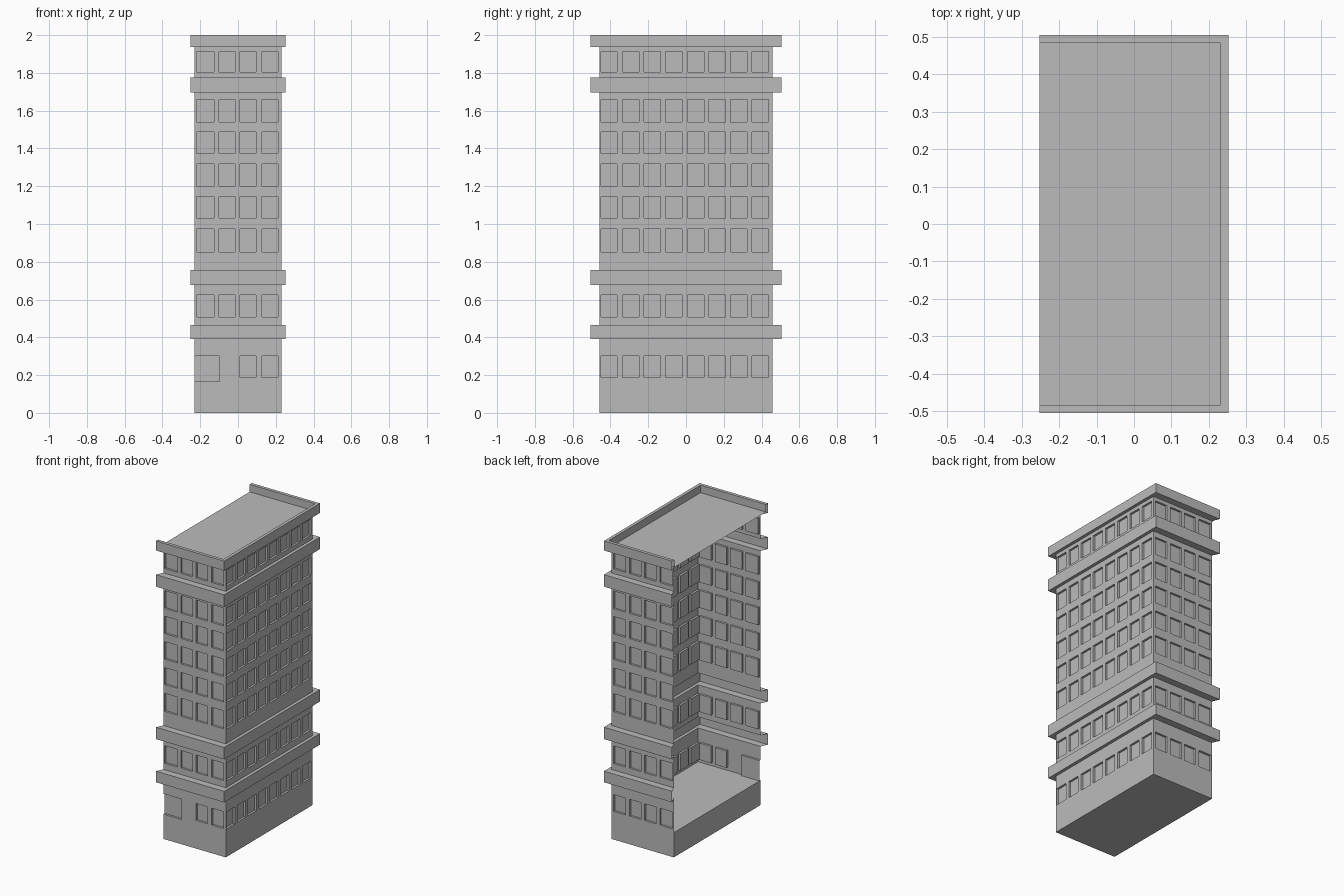
import bpy, bmesh

if "Cube" in bpy.data.objects:
    bpy.data.objects.remove(bpy.data.objects["Cube"])

BX, BY = 0.231, 0.458      # half size of the wall sheet
OX, OY = 0.252, 0.505      # half size of the projecting bands
IX, IY = 0.231, 0.483      # inner edge of the roof parapet
FLOOR, TOP, ROOF = 0.165, 1.936, 1.95
DEPTH = 0.014              # window recess

grey = bpy.data.materials.new("plain_grey")
grey.diffuse_color = (0.5, 0.5, 0.5, 1)
grey.use_nodes = True
grey.node_tree.nodes["Principled BSDF"].inputs["Base Color"].default_value = grey.diffuse_color


def make(name, quads):
    bm = bmesh.new()
    for q in quads:
        bm.faces.new([bm.verts.new(p) for p in q])
    bmesh.ops.remove_doubles(bm, verts=bm.verts, dist=0.0001)
    me = bpy.data.meshes.new(name)
    bm.to_mesh(me)
    bm.free()
    me.materials.append(grey)
    ob = bpy.data.objects.new(name, me)
    bpy.context.collection.objects.link(ob)
    return ob


ROWS = [(0.188, 0.30), (0.507, 0.624), (0.853, 0.973), (1.032, 1.145),
        (1.202, 1.318), (1.372, 1.488), (1.54, 1.658), (1.806, 1.912)]
BANDS = [(0.39, 0.464), (0.678, 0.757), (1.695, 1.775)]
SHORT = [(-0.221, -0.127), (-0.101, -0.015), (0.011, 0.096), (0.126, 0.213)]
LONG = [(-0.451 + 0.1145 * i, -0.364 + 0.1145 * i) for i in range(8)]


def wall(name, half, place, cols, door=None):
    """Thin wall sheet with recessed panes; place(u, z, depth) gives the point."""
    holes = [(u0, u1, z0, z1) for z0, z1 in ROWS for u0, u1 in cols]
    if door:
        holes = [h for h in holes if not (h[3] < 0.35 and h[0] < 0)] + [door]
    us = sorted({-half, half} | {u for h in holes for u in h[:2]})
    zs = sorted({0, TOP} | {z for h in holes for z in h[2:]} | {z for b in BANDS for z in b})
    quads = []
    for z0, z1 in zip(zs, zs[1:]):
        zm = (z0 + z1) / 2
        if any(b[0] < zm < b[1] for b in BANDS):
            continue                                   # wall is open behind the bands
        for u0, u1 in zip(us, us[1:]):
            um = (u0 + u1) / 2
            if not any(h[0] < um < h[1] and h[2] < zm < h[3] for h in holes):
                quads.append([place(u, z, 0) for u, z in ((u0, z0), (u1, z0), (u1, z1), (u0, z1))])
    for u0, u1, z0, z1 in holes:
        ring = [(u0, z0), (u1, z0), (u1, z1), (u0, z1)]
        quads.append([place(u, z, DEPTH) for u, z in ring])          # pane
        for i in range(4):                                           # reveals
            a, b = ring[i], ring[(i + 1) % 4]
            if a[0] == b[0] == -half:
                continue                               # door runs off the open edge
            quads.append([place(*a, 0), place(*b, 0), place(*b, DEPTH), place(*a, DEPTH)])
    return make(name, quads)


# Three walls; the left side is open
wall("front_wall", BX, lambda u, z, d: (u, -BY + d, z), SHORT, (-BX, -0.098, FLOOR, 0.301))
wall("right_wall", BY, lambda u, z, d: (BX - d, u, z), LONG)
wall("back_wall", BX, lambda u, z, d: (-u, BY - d, z), [(-b, -a) for a, b in SHORT])


def sweep(name, profile, extra=()):
    """Run a profile of (left x, right x, half y, z) round front, right and back."""
    rings = [[(l, -y, z), (r, -y, z), (r, y, z), (l, y, z)] for l, r, y, z in profile]
    quads = [[a[i], a[i + 1], b[i + 1], b[i]] for a, b in zip(rings, rings[1:]) for i in range(3)]
    return make(name, quads + list(extra))


# Hollow projecting bands
for n, (z0, z1) in enumerate(BANDS):
    sweep("band_%d" % (n + 1), [(-BX, BX, BY, z0), (-OX, OX, OY, z0),
                                (-OX, OX, OY, z1), (-BX, BX, BY, z1)])

# Parapet with the roof deck set inside it
sweep("roof_parapet",
      [(-BX, BX, BY, TOP), (-OX, OX, OY, TOP), (-OX, OX, OY, 2), (-OX, IX, IY, 2), (-OX, IX, IY, ROOF)],
      [[(-OX, -IY, ROOF), (IX, -IY, ROOF), (IX, IY, ROOF), (-OX, IY, ROOF)]])

# Plinth: floor, underside and low left wall
make("plinth_floor", [
    [(-BX, -BY, FLOOR), (BX, -BY, FLOOR), (BX, BY, FLOOR), (-BX, BY, FLOOR)],
    [(-BX, -BY, 0), (-BX, BY, 0), (BX, BY, 0), (BX, -BY, 0)],
    [(-BX, BY, 0), (-BX, -BY, 0), (-BX, -BY, FLOOR), (-BX, BY, FLOOR)]])
